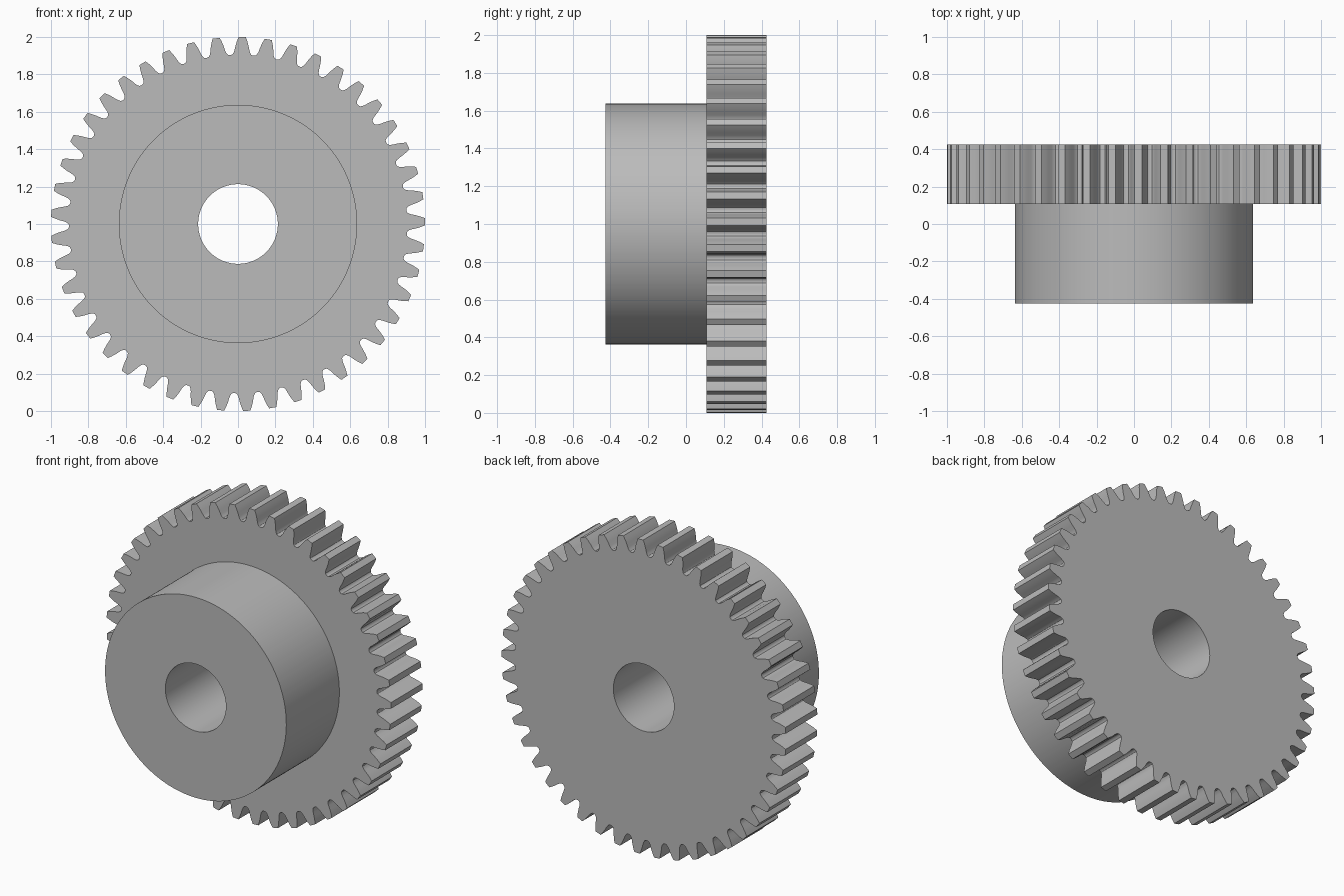
import bpy, bmesh, math

if "Cube" in bpy.data.objects:
    bpy.data.objects.remove(bpy.data.objects["Cube"])

TEETH = 45
PITCH = 360 / TEETH
PHASE = 0.7              # rotation of the first tooth, degrees
HUB_R, BORE_R = 0.637, 0.213
Y_HUB, Y_STEP, Y_BACK = -0.425, 0.108, 0.425

# Half of one tooth, from tip to valley: (degrees from tooth axis, radius)
HALF = [(1.1, 1.0), (1.65, 0.977), (2.1, 0.953), (2.45, 0.93),
        (2.75, 0.917), (3.2, 0.907), (3.7, 0.904)]
TOOTH = [(-a, r) for a, r in reversed(HALF)] + HALF
OUTLINE = [(math.radians(PHASE + i * PITCH + a), r)
           for i in range(TEETH) for a, r in TOOTH]

steel = bpy.data.materials.new("steel_grey")
steel.diffuse_color = (0.5, 0.5, 0.5, 1)
steel.use_nodes = True
steel.node_tree.nodes["Principled BSDF"].inputs["Base Color"].default_value = steel.diffuse_color

bm = bmesh.new()


def ring(y, radius=None):
    """Ring of vertices about the y axis; toothed when no radius is given."""
    return [bm.verts.new(((radius or r) * math.cos(a), y,
                          1 + (radius or r) * math.sin(a)))
            for a, r in OUTLINE]


# Section of the solid: bore, hub, step, toothed rim, and back to the bore
rings = [ring(Y_HUB, BORE_R), ring(Y_HUB, HUB_R), ring(Y_STEP, HUB_R),
         ring(Y_STEP), ring(Y_BACK), ring(Y_BACK, BORE_R)]
n = len(OUTLINE)
for k, near in enumerate(rings):
    far = rings[(k + 1) % len(rings)]
    for i in range(n):
        j = (i + 1) % n
        bm.faces.new((near[i], near[j], far[j], far[i]))
bmesh.ops.recalc_face_normals(bm, faces=bm.faces)

mesh = bpy.data.meshes.new("spur_gear")
bm.to_mesh(mesh)
bm.free()
mesh.materials.append(steel)
gear = bpy.data.objects.new("spur_gear", mesh)
bpy.context.collection.objects.link(gear)

# Round surfaces smooth, edges crisp
bpy.context.view_layer.objects.active = gear
gear.select_set(True)
bpy.ops.object.shade_smooth_by_angle(angle=math.radians(30))
